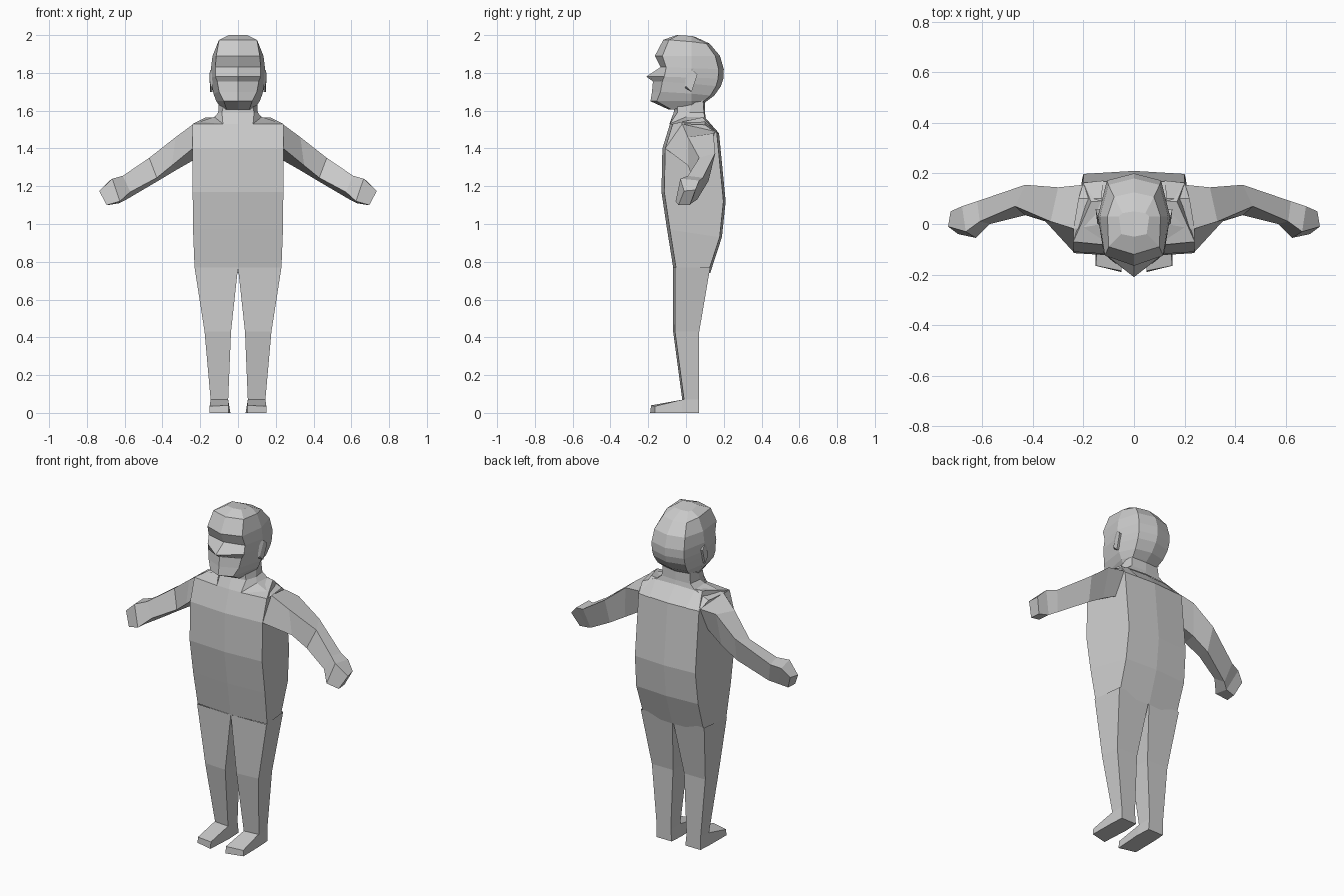
import bpy, bmesh

skin = bpy.data.materials.new("plain grey")
skin.diffuse_color = (0.6, 0.6, 0.6, 1)


def loft(name, rings, closed=True, start=True, end=True):
    """Skin rings of points, cap the ends and mirror across x."""
    bm = bmesh.new()
    vs = [[bm.verts.new(p) for p in r] for r in rings]
    n = len(rings[0])
    for a, b in zip(vs, vs[1:]):
        for i in range(n if closed else n - 1):
            j = (i + 1) % n
            bm.faces.new((a[i], a[j], b[j], b[i]))
    if start:
        bm.faces.new(vs[0])
    if end:
        bm.faces.new(vs[-1])
    bmesh.ops.remove_doubles(bm, verts=bm.verts, dist=1e-5)
    bmesh.ops.recalc_face_normals(bm, faces=bm.faces)
    # outermost face must look away from the middle line
    far = max(bm.faces, key=lambda f: f.calc_center_median().x)
    if far.normal.x < 0:
        bmesh.ops.reverse_faces(bm, faces=bm.faces)
    me = bpy.data.meshes.new(name)
    bm.to_mesh(me)
    bm.free()
    me.materials.append(skin)
    ob = bpy.data.objects.new(name, me)
    bpy.context.collection.objects.link(ob)
    m = ob.modifiers.new("mirror", "MIRROR")
    m.use_clip = True
    return ob


# Torso: front z, front y, back z, back y, front half width, back half width
torso = [(1.53, -.085, 1.565, .10, .24, .17), (1.40, -.125, 1.48, .175, .24, .20),
         (1.17, -.13, 1.12, .21, .24, .20), (.97, -.10, .93, .19, .238, .205),
         (.77, -.068, .74, .128, .23, .20)]
loft("torso", [[(0, fy, fz), (fw, fy + .015, fz), (bw, by - .012, bz), (0, by, bz)]
               for fz, fy, bz, by, fw, bw in torso], closed=False, end=False)

# Legs: z, inner x, outer x, front y, back y
legs = [(.77, 0, .23, -.068, .128), (.43, .037, .177, -.068, .07), (.07, .052, .145, -.02, .07)]
loft("legs", [[(xi, yf, z), (xo, yf + .01, z), (xo - .02 * (z > .5), yb, z), (xi, yb, z)]
              for z, xi, xo, yf, yb in legs], start=False)

# Feet: heel, ankle and toe sections
loft("feet", [[(.045, .07, 0), (.145, .07, 0), (.145, .07, .07), (.052, .07, .07)],
              [(.04, -.02, 0), (.15, -.02, 0), (.145, -.02, .07), (.052, -.02, .07)],
              [(.05, -.19, 0), (.152, -.165, 0), (.15, -.165, .035), (.05, -.185, .04)]])

# Arms: top front, low front, low back, top back of each section
loft("arms", [[(.235, -.02, 1.53), (.24, -.11, 1.40), (.215, .10, 1.35), (.2, .155, 1.49)],
              [(.33, .01, 1.46), (.35, .01, 1.31), (.32, .12, 1.29), (.30, .145, 1.48)],
              [(.47, .07, 1.35), (.43, .035, 1.245), (.42, .12, 1.23), (.43, .155, 1.375)],
              [(.61, .01, 1.255), (.57, .0, 1.17), (.59, .06, 1.13), (.62, .09, 1.245)],
              [(.665, -.03, 1.24), (.625, -.055, 1.12), (.63, .03, 1.11), (.68, .07, 1.23)],
              [(.735, -.01, 1.175), (.695, -.04, 1.10), (.69, .02, 1.10), (.725, .05, 1.18)]])

# Neck, flaring into the shoulders
loft("neck", [[(0, -.06, 1.66), (.07, -.045, 1.66), (.10, .03, 1.66), (.09, .09, 1.66), (0, .10, 1.66)],
              [(0, -.065, 1.59), (.085, -.045, 1.59), (.105, .02, 1.59), (.095, .095, 1.59), (0, .10, 1.59)],
              [(0, -.088, 1.53), (.08, -.085, 1.53), (.125, .0, 1.565), (.13, .10, 1.56), (0, .105, 1.565)]],
     closed=False, start=False, end=False)
# Shoulder slope between neck and arm
loft("shoulders", [[(.08, -.087, 1.53), (.125, 0, 1.567), (.13, .10, 1.565), (.12, .172, 1.48)],
                   [(.24, -.07, 1.53), (.24, -.02, 1.53), (.22, .10, 1.525), (.20, .163, 1.48)]],
     closed=False, start=False, end=False)

# Head: front z, centre front y, front width, front side y, side width, back z, back y
head = [(2.0, -.05, .05, -.04, .06, 1.99, .05), (1.975, -.12, .10, -.09, .105, 1.955, .125),
        (1.89, -.165, .115, -.125, .135, 1.89, .18), (1.83, -.135, .12, -.105, .143, 1.82, .20),
        (1.78, -.21, .12, -.115, .143, 1.77, .198), (1.755, -.175, .11, -.125, .14, 1.73, .185),
        (1.70, -.18, .10, -.135, .13, 1.68, .15), (1.65, -.188, .075, -.155, .115, 1.65, .11),
        (1.605, -.09, .06, -.075, .095, 1.635, .09)]
loft("head", [[(0, fy, fz), (fw, sy, fz), (sw, .03, (fz + bz) / 2), (sw * .75, by * .86, bz), (0, by, bz)]
              for fz, fy, fw, sy, sw, bz, by in head], closed=False)

# Ears: thin tapered plates standing off the head
loft("ears", [[(.135, -.005, 1.72), (.135, .03, 1.70), (.13, .055, 1.79), (.135, .0, 1.81)],
              [(.145, .0, 1.73), (.147, .03, 1.70), (.152, .06, 1.79), (.147, .035, 1.815)]])
